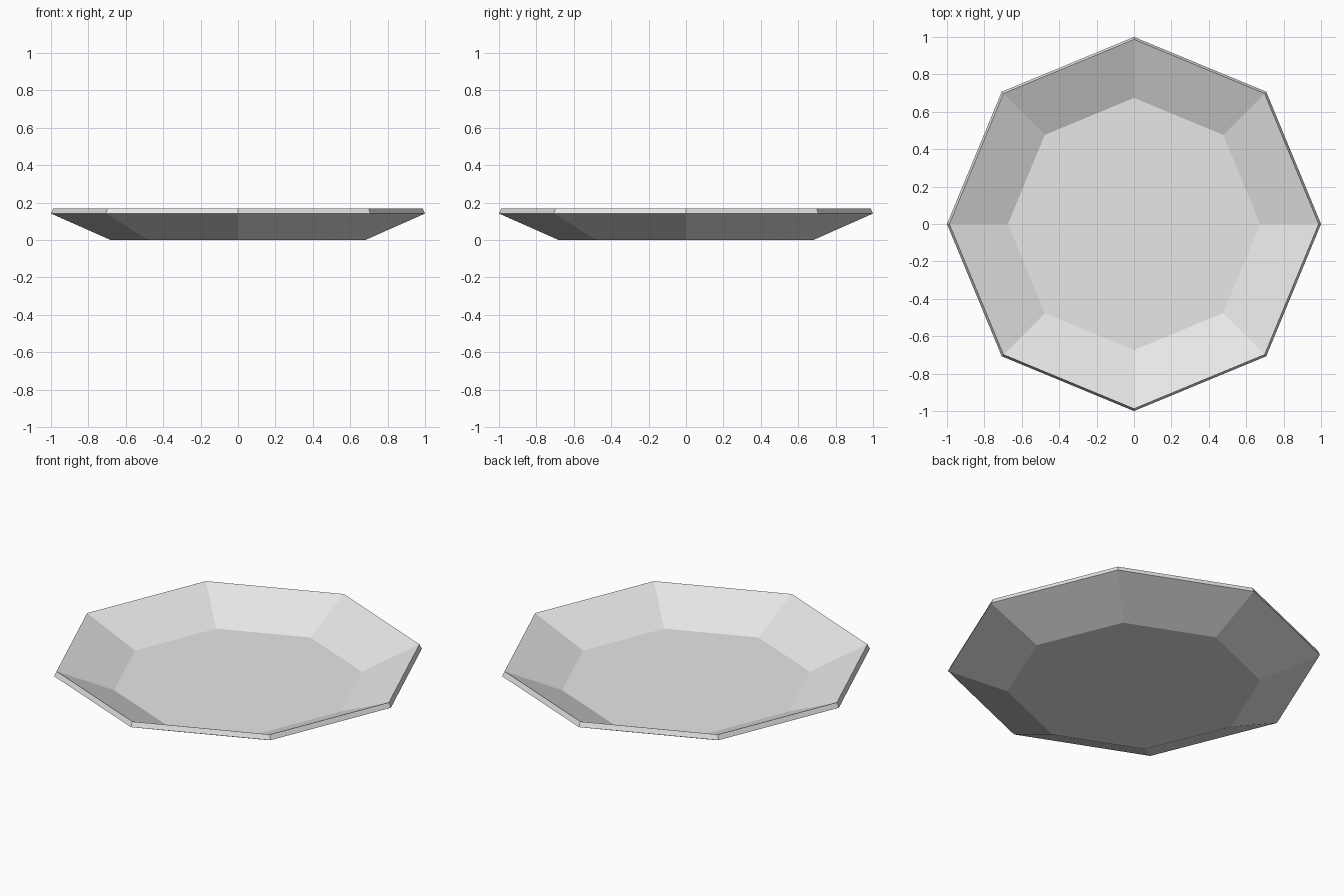
import bpy
import bmesh
from math import cos, sin, pi

SIDES = 8

cube = bpy.data.objects.get("Cube")
if cube:
    bpy.data.objects.remove(cube, do_unlink=True)

# Single pale grey material
grey = bpy.data.materials.new("pale_grey")
grey.use_nodes = True
colour = (0.8, 0.8, 0.8, 1.0)
grey.diffuse_color = colour
grey.node_tree.nodes["Principled BSDF"].inputs["Base Color"].default_value = colour

# Radius and height: underside, outer rim, sharp top edge, inner floor
profile = [(0.68, 0.0), (1.0, 0.142), (0.987, 0.17), (0.674, 0.033)]


def ring(bm, radius, z):
    angles = [2 * pi * i / SIDES for i in range(SIDES)]
    return [bm.verts.new((radius * cos(a), radius * sin(a), z)) for a in angles]


# Octagonal dish, lathed from the profile and closed by two flat faces
bm = bmesh.new()
rings = [ring(bm, r, z) for r, z in profile]
for low, high in zip(rings, rings[1:]):
    for i in range(SIDES):
        j = (i + 1) % SIDES
        bm.faces.new((low[i], low[j], high[j], high[i]))
bm.faces.new(rings[0][::-1])
bm.faces.new(rings[-1])
bmesh.ops.recalc_face_normals(bm, faces=bm.faces)

mesh = bpy.data.meshes.new("plate")
bm.to_mesh(mesh)
bm.free()
mesh.materials.append(grey)
plate = bpy.data.objects.new("plate", mesh)
bpy.context.collection.objects.link(plate)
